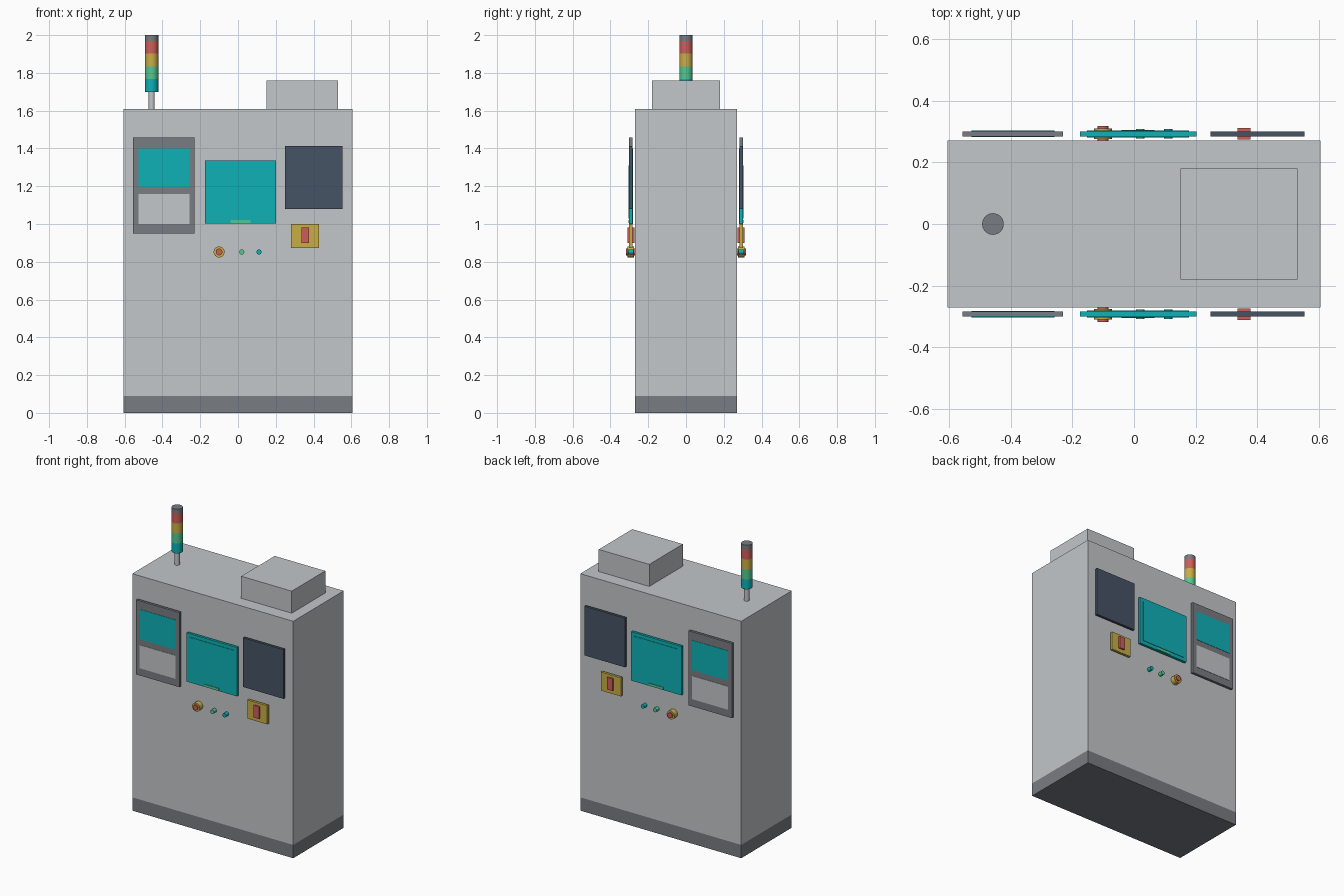
import bpy, math

if "Cube" in bpy.data.objects:
    bpy.data.objects.remove(bpy.data.objects["Cube"])


def srgb(r, g, b):
    def lin(c):
        c /= 255
        return c / 12.92 if c <= 0.04045 else ((c + 0.055) / 1.055) ** 2.4
    return (lin(r), lin(g), lin(b), 1)


def material(name, *rgb):
    m = bpy.data.materials.new(name)
    m.diffuse_color = srgb(*rgb)
    m.use_nodes = True
    m.node_tree.nodes["Principled BSDF"].inputs["Base Color"].default_value = m.diffuse_color
    return m


LIGHT = material("light grey", 195, 199, 202)
DARK = material("dark grey", 121, 124, 130)
TEAL = material("teal", 14, 177, 182)
NAVY = material("navy", 70, 83, 102)
YELLOW = material("yellow", 201, 174, 70)
RED = material("red", 205, 95, 90)
GREEN = material("green", 84, 200, 145)


def box(name, x, y, z, mat):
    """Box from (min, max) pairs."""
    bpy.ops.mesh.primitive_cube_add(size=1, location=[sum(p) / 2 for p in (x, y, z)])
    o = bpy.context.object
    o.name = name
    o.scale = [abs(p[1] - p[0]) for p in (x, y, z)]
    bpy.ops.object.transform_apply(location=False, rotation=False, scale=True)
    o.data.materials.append(mat)


def cylinder(name, loc, radius, depth, mat, along_y=False, sides=24):
    rot = (math.pi / 2, 0, 0) if along_y else (0, 0, 0)
    bpy.ops.mesh.primitive_cylinder_add(vertices=sides, radius=radius, depth=depth,
                                        location=loc, rotation=rot)
    o = bpy.context.object
    o.name = name
    o.data.materials.append(mat)
    bpy.ops.object.shade_smooth_by_angle(angle=math.radians(40))


# Cabinet, plinth and roof unit
box("plinth", (-0.605, 0.605), (-0.271, 0.271), (0, 0.09), DARK)
box("cabinet", (-0.605, 0.605), (-0.271, 0.271), (0.09, 1.61), LIGHT)
box("roof_unit", (0.15, 0.53), (-0.18, 0.18), (1.61, 1.76), LIGHT)

# Signal tower: pole and stacked lamps
TX = -0.457
cylinder("tower_pole", (TX, 0, 1.655), 0.016, 0.09, LIGHT)
levels = [1.70, 1.767, 1.835, 1.903, 1.97, 2.0]
lamps = [("teal_lamp", TEAL), ("green_lamp", GREEN), ("yellow_lamp", YELLOW),
         ("red_lamp", RED), ("tower_cap", DARK)]
for (name, mat), lo, hi in zip(lamps, levels, levels[1:]):
    cylinder(name, (TX, 0, (lo + hi) / 2), 0.035, hi - lo, mat)

# Flat control panels: name, x range, z range, half thickness, colour
PANELS = [
    ("window_frame", (-0.556, -0.23), (0.95, 1.457), 0.0085, DARK),
    ("window_screen", (-0.527, -0.258), (1.197, 1.40), 0.0105, TEAL),
    ("window_tray", (-0.527, -0.258), (1.0, 1.158), 0.0105, LIGHT),
    ("monitor", (-0.175, 0.202), (1.003, 1.335), 0.0085, TEAL),
    ("monitor_screen", (-0.152, 0.178), (1.028, 1.311), 0.0115, TEAL),
    ("monitor_strip", (-0.04, 0.066), (1.006, 1.022), 0.0125, GREEN),
    ("dark_window", (0.248, 0.553), (1.08, 1.414), 0.0085, NAVY),
    ("switch_plate", (0.28, 0.43), (0.874, 1.0), 0.0085, YELLOW),
    ("switch_handle", (0.335, 0.377), (0.90, 0.982), 0.019, RED),
]
# Round buttons: name, x, radius, depth, sides, colour
BUTTONS = [
    ("stop_collar", -0.10, 0.029, 0.034, 24, YELLOW),
    ("stop_button", -0.10, 0.018, 0.05, 12, RED),
    ("green_button", 0.02, 0.0135, 0.03, 16, GREEN),
    ("teal_button", 0.111, 0.0135, 0.03, 16, TEAL),
]
# The same controls sit on the front and the back
for side, label in ((-1, "front"), (1, "back")):
    y = side * 0.292
    for name, xr, zr, half, mat in PANELS:
        box(f"{label}_{name}", xr, (y - half, y + half), zr, mat)
    for name, x, radius, depth, sides, mat in BUTTONS:
        cylinder(f"{label}_{name}", (x, y, 0.852), radius, depth, mat, True, sides)
